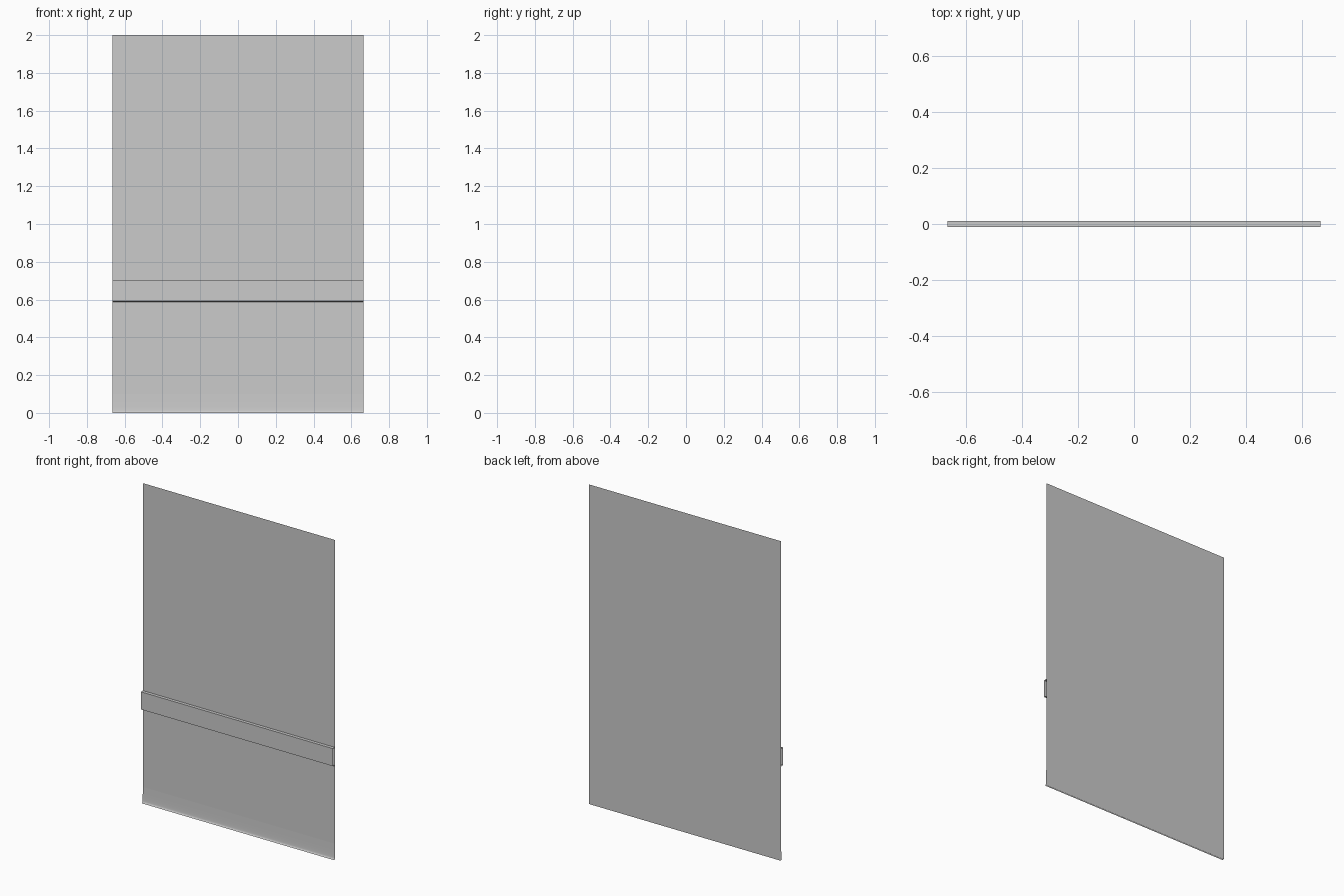
import bpy, math

if "Cube" in bpy.data.objects:
    bpy.data.objects.remove(bpy.data.objects["Cube"])

HALF_W = 0.665
WALL_Y = 0.01


def strip(name, profile, smooth=False):
    """Sweep an open (y, z) profile across the panel width."""
    verts = [(x, y, z) for y, z in profile for x in (-HALF_W, HALF_W)]
    faces = [(2 * i, 2 * i + 1, 2 * i + 3, 2 * i + 2) for i in range(len(profile) - 1)]
    mesh = bpy.data.meshes.new(name)
    mesh.from_pydata(verts, [], faces)
    obj = bpy.data.objects.new(name, mesh)
    bpy.context.collection.objects.link(obj)
    if smooth:
        for p in mesh.polygons:
            p.use_smooth = True
    return obj


# flat wall sheet
strip("wall_panel", [(WALL_Y, 0.0), (WALL_Y, 2.0)])

# open-ended bumper rail, underside slightly sloped
strip("wall_rail", [(WALL_Y, 0.588), (-0.01, 0.592), (-0.01, 0.702), (WALL_Y, 0.702)])

# coved skirting flaring forward at the floor
cove = []
for i in range(9):
    t = i / 8
    cove.append((0.009 * t ** 0.35, 0.1 * t ** 1.5))
strip("cove_skirting", cove, smooth=True)
